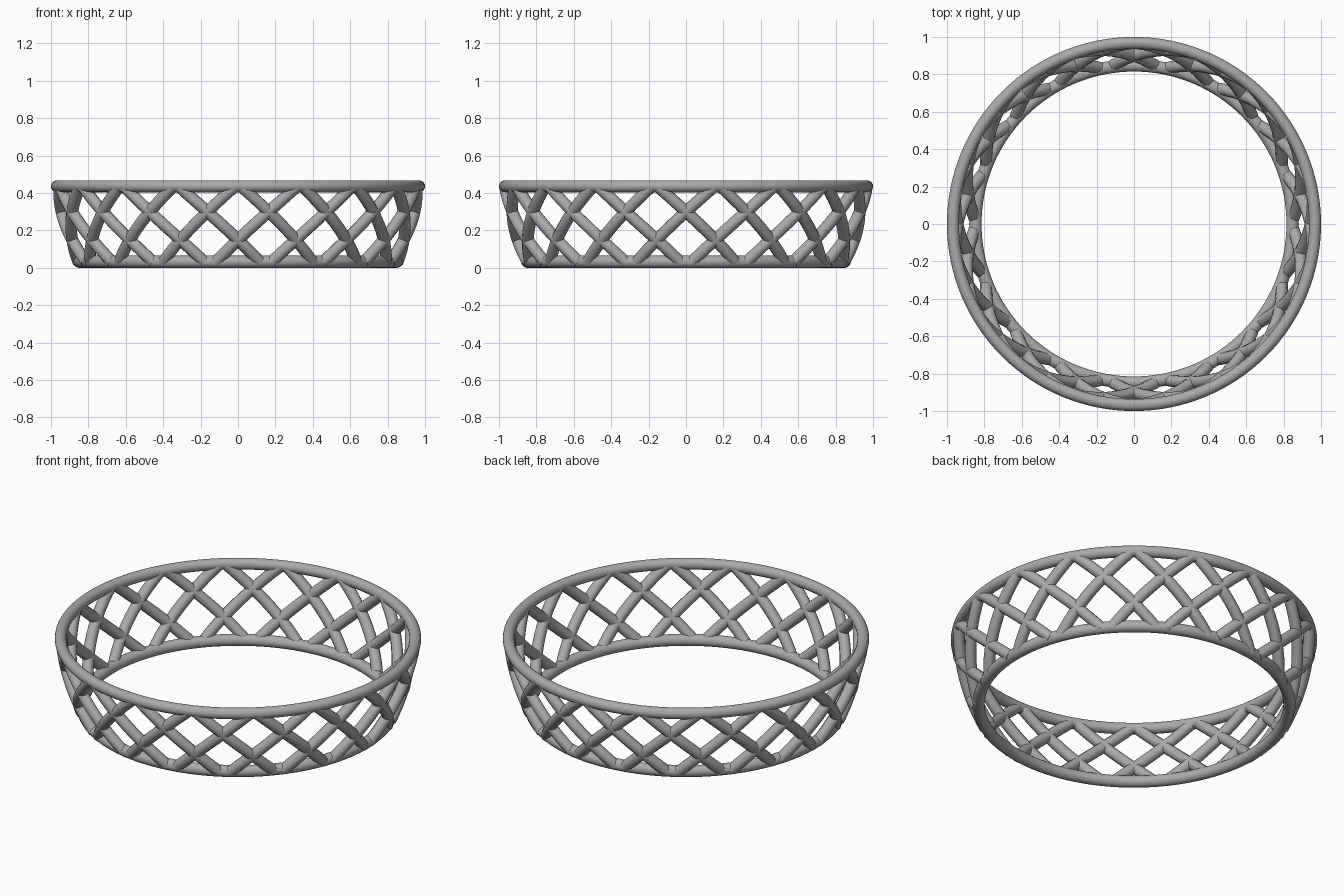
import bpy
from math import cos, sin, radians

cube = bpy.data.objects.get("Cube")
if cube:
    bpy.data.objects.remove(cube, do_unlink=True)

grey = bpy.data.materials.new("grey_metal")
grey.use_nodes = True
COLOUR = (0.4, 0.4, 0.4, 1)
grey.diffuse_color = COLOUR
grey.node_tree.nodes["Principled BSDF"].inputs["Base Color"].default_value = COLOUR


def ring(name, radius, tube, z):
    bpy.ops.mesh.primitive_torus_add(major_radius=radius, minor_radius=tube,
                                     major_segments=128, minor_segments=20,
                                     location=(0, 0, z))
    obj = bpy.context.object
    obj.name = name
    obj.data.materials.append(grey)
    bpy.ops.object.shade_smooth_by_angle(angle=radians(40))


# Rims
ring("top_rim", 0.968, 0.032, 0.436)
ring("bottom_rim", 0.848, 0.033, 0.033)

Z_LOW, Z_HIGH = 0.03, 0.436   # strut ends, inside the rims
Z_CROSS = 0.15                # height of the lower crossings
STRUTS = 18                   # struts leaning each way
STEP = 360 / STRUTS
LEAN = STEP / 0.3             # degrees of turn per unit of height
SAMPLES = 12


def strut_point(base, lean, t):
    """Point on a strut that climbs a slightly bulging wall."""
    z = Z_LOW + t * (Z_HIGH - Z_LOW)
    r = 0.853 + 0.114 * t + 0.064 * t * (1 - t)
    a = radians(base + lean * LEAN * (z - Z_CROSS))
    return (r * cos(a), r * sin(a), z, 1)


# Crossing struts, evenly spaced from the middle of the front
for name, lean in (("left_leaning_struts", 1), ("right_leaning_struts", -1)):
    curve = bpy.data.curves.new(name, "CURVE")
    curve.dimensions = "3D"
    curve.bevel_depth = 0.032
    curve.bevel_resolution = 3
    curve.use_fill_caps = True
    for i in range(STRUTS):
        spline = curve.splines.new("POLY")
        spline.points.add(SAMPLES)
        for k, point in enumerate(spline.points):
            point.co = strut_point(i * STEP - 90, lean, k / SAMPLES)
    curve.materials.append(grey)
    obj = bpy.data.objects.new(name, curve)
    bpy.context.collection.objects.link(obj)
    bpy.ops.object.select_all(action="DESELECT")
    obj.select_set(True)
    bpy.context.view_layer.objects.active = obj
    bpy.ops.object.convert(target="MESH")
    bpy.ops.object.shade_smooth_by_angle(angle=radians(50))
